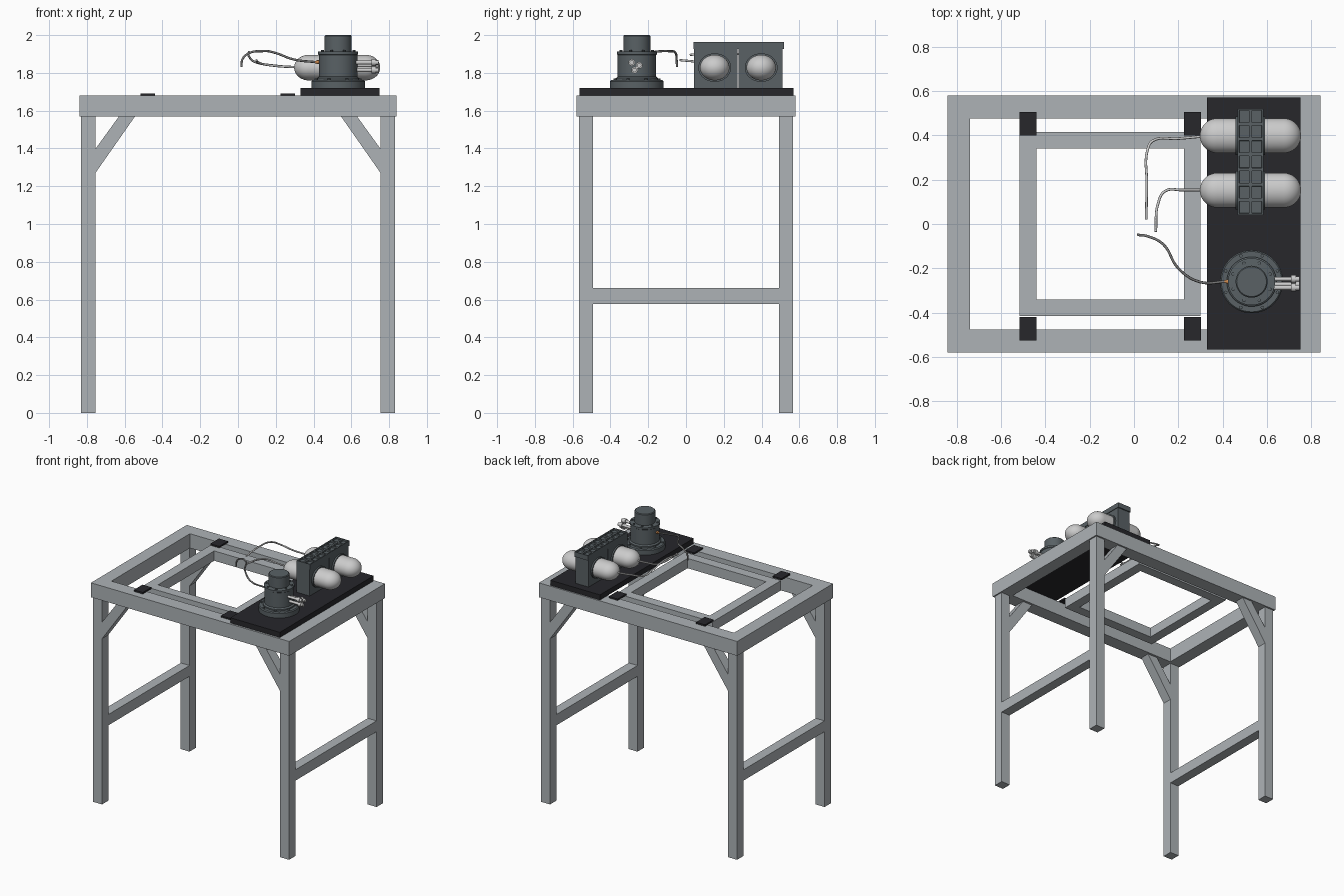
import bpy, bmesh, math
from mathutils import Vector, Matrix

if "Cube" in bpy.data.objects:
    bpy.data.objects.remove(bpy.data.objects["Cube"])


def mat(name, c):
    m = bpy.data.materials.new(name)
    m.diffuse_color = (*c, 1)
    m.use_nodes = True
    m.node_tree.nodes["Principled BSDF"].inputs["Base Color"].default_value = m.diffuse_color
    return m


STEEL = mat("painted_steel", (0.42, 0.45, 0.47))
BLACK = mat("black_rubber", (0.02, 0.02, 0.024))
DARK = mat("dark_casting", (0.10, 0.12, 0.13))
LIGHT = mat("light_metal", (0.6, 0.6, 0.59))
HOSE = mat("hose_grey", (0.2, 0.2, 0.2))
COPPER = mat("copper", (0.6, 0.25, 0.08))


def finish(name, bm, m, smooth=False):
    bmesh.ops.recalc_face_normals(bm, faces=bm.faces)
    me = bpy.data.meshes.new(name)
    bm.to_mesh(me)
    bm.free()
    me.materials.append(m)
    o = bpy.data.objects.new(name, me)
    bpy.context.collection.objects.link(o)
    if smooth:
        bpy.ops.object.select_all(action='DESELECT')
        o.select_set(True)
        bpy.context.view_layer.objects.active = o
        bpy.ops.object.shade_smooth_by_angle(angle=math.radians(35))
    return o


def box(name, x0, x1, y0, y1, z0, z1, m):
    bm = bmesh.new()
    bmesh.ops.create_cube(bm, size=1)
    for v in bm.verts:
        v.co = ((x0 + x1) / 2 + v.co.x * (x1 - x0), (y0 + y1) / 2 + v.co.y * (y1 - y0),
                (z0 + z1) / 2 + v.co.z * (z1 - z0))
    return finish(name, bm, m)


def lathe(name, profile, loc, m, along_x=False, seg=32, squash=1.0):
    """Spin (radius, height) points about z, or about x when along_x."""
    bm = bmesh.new()
    vs = [bm.verts.new((r, 0, h)) for r, h in profile]
    es = [bm.edges.new(p) for p in zip(vs, vs[1:])]
    bmesh.ops.spin(bm, geom=vs + es, cent=(0, 0, 0), axis=(0, 0, 1), angle=2 * math.pi, steps=seg)
    bmesh.ops.remove_doubles(bm, verts=bm.verts, dist=1e-5)
    if along_x:
        bmesh.ops.rotate(bm, verts=bm.verts, cent=(0, 0, 0), matrix=Matrix.Rotation(math.pi / 2, 3, 'Y'))
        bmesh.ops.scale(bm, verts=bm.verts, vec=(1, 1, squash))
    bmesh.ops.translate(bm, verts=bm.verts, vec=loc)
    return finish(name, bm, m, True)


def hose(name, pts, m):
    cu = bpy.data.curves.new(name, 'CURVE')
    cu.dimensions = '3D'
    cu.bevel_depth, cu.bevel_resolution, cu.resolution_u = 0.006, 2, 8
    cu.use_fill_caps = True
    s = cu.splines.new('BEZIER')
    s.bezier_points.add(len(pts) - 1)
    for b, p in zip(s.bezier_points, pts):
        b.co = p
        b.handle_left_type = b.handle_right_type = 'AUTO'
    cu.materials.append(m)
    bpy.context.collection.objects.link(bpy.data.objects.new(name, cu))


# table frame, legs, corner braces and side rails
for s, side in ((-1, "left"), (1, "right")):
    xa, xb = sorted((s * 0.755, s * 0.83))
    box(side + "_top_beam", *sorted((s * 0.74, s * 0.84)), -0.475, 0.475, 1.57, 1.68, STEEL)
    box(side + "_rail", xa, xb, -0.492, 0.492, 0.577, 0.66, STEEL)
    for t, end in ((-1, "front"), (1, "back")):
        ya, yb = sorted((t * 0.492, t * 0.567))
        box(f"{end}_{side}_leg", xa, xb, ya, yb, 0, 1.57, STEEL)
        bm = bmesh.new()
        face = bm.faces.new([bm.verts.new((s * x, ya, z)) for x, z in
                             ((0.755, 1.27), (0.545, 1.57), (0.63, 1.57), (0.755, 1.397))])
        ext = bmesh.ops.extrude_face_region(bm, geom=[face])["geom"]
        bmesh.ops.translate(bm, vec=(0, yb - ya, 0),
                            verts=[g for g in ext if isinstance(g, bmesh.types.BMVert)])
        finish(f"{end}_{side}_brace", bm, STEEL)
for t, end in ((-1, "front"), (1, "back")):
    box(end + "_top_beam", -0.84, 0.84, *sorted((t * 0.475, t * 0.58)), 1.57, 1.68, STEEL)
    box(end + "_inner_beam", -0.44, 0.225, *sorted((t * 0.34, t * 0.415)), 1.605, 1.68, STEEL)

# inner frame cross bars and the pads that hang it
for x in (-0.515, 0.225):
    box("inner_cross_bar", x, x + 0.075, -0.415, 0.415, 1.605, 1.68, STEEL)
    for y in (-0.525, 0.40):
        box("mount_pad", x, x + 0.076, y, y + 0.105, 1.68, 1.692, BLACK)

# equipment plate
box("equipment_plate", 0.33, 0.75, -0.565, 0.57, 1.68, 1.72, BLACK)

# round stepped pump housing
PX, PY = 0.53, -0.26
lathe("pump_housing", [(0, 1.72), (0.142, 1.72), (0.142, 1.755), (0.136, 1.762), (0.112, 1.762),
                       (0.112, 1.772), (0.102, 1.78), (0.102, 1.895), (0.106, 1.898), (0.106, 1.912),
                       (0.072, 1.914), (0.072, 1.995), (0.067, 2.0), (0, 2.0)], (PX, PY, 0), DARK, seg=48)
for i in range(8):
    a = math.radians(22.5 + 45 * i)
    c, s = math.cos(a), math.sin(a)
    for r, z in ((0.126, 1.76), (0.09, 1.911)):
        lathe("housing_bolt", [(0, 0), (0.008, 0), (0.008, 0.009), (0, 0.011)],
              (PX + r * c, PY + r * s, z), DARK, seg=8)

# three outlet pipes and the copper inlet
for y, z in ((-0.287, 1.855), (-0.248, 1.84), (-0.272, 1.815)):
    lathe("outlet_pipe", [(0, 0.09), (0.01, 0.09), (0.01, 0.178), (0.018, 0.178), (0.018, 0.20),
                          (0.012, 0.20), (0.012, 0.215), (0, 0.215)], (PX, y, z), LIGHT, True, 12)
lathe("copper_inlet", [(0, 0), (0.007, 0), (0.007, 0.008), (0.010, 0.008), (0.010, 0.025), (0, 0.025)],
      (0.408, PY, 1.857), COPPER, True, 12)

# two capsule tanks with collars
R, TZ = 0.078, 1.828
arc = [math.radians(a) for a in range(0, 91, 10)]
caps = [(R * math.sin(a), 0.297 + R * (1 - math.cos(a))) for a in arc]
caps += [(R * math.cos(a), 0.675 + R * math.sin(a)) for a in arc]
for y in (0.152, 0.398):
    lathe("tank", caps, (0, y, TZ), LIGHT, True, 40, 0.87)
    for x in (0.457, 0.578):
        lathe("tank_collar", [(0.07, 0), (0.087, 0), (0.087, 0.012), (0.07, 0.012)],
              (x, y, TZ), DARK, True, 40, 0.87)

# split tank holder
box("front_tank_holder", 0.468, 0.578, 0.042, 0.273, 1.72, 1.928, DARK)
box("back_tank_holder", 0.468, 0.578, 0.279, 0.51, 1.72, 1.928, DARK)

# slotted holder cap: grid top with inset pockets
bm = bmesh.new()
bmesh.ops.create_grid(bm, x_segments=2, y_segments=7, size=0.5)
for v in bm.verts:
    v.co = (0.525 + v.co.x * 0.116, 0.28 + v.co.y * 0.478, 1.964)
tops = bm.faces[:]
rim = [e for e in bm.edges if e.is_boundary]
down = bmesh.ops.extrude_edge_only(bm, edges=rim)["geom"]
low = [g for g in down if isinstance(g, bmesh.types.BMVert)]
bmesh.ops.translate(bm, verts=low, vec=(0, 0, -0.038))
bmesh.ops.contextual_create(bm, geom=[g for g in down if isinstance(g, bmesh.types.BMEdge)
                                      and g.is_boundary])
bmesh.ops.recalc_face_normals(bm, faces=bm.faces)
bmesh.ops.inset_individual(bm, faces=tops, thickness=0.010, depth=0)
bmesh.ops.inset_individual(bm, faces=tops, thickness=0.001, depth=-0.012)
finish("slotted_holder_cap", bm, DARK)

# loose hoses
hose("back_tank_hose", [(0.31, 0.395, 1.83), (0.20, 0.385, 1.838), (0.085, 0.375, 1.86),
                        (0.06, 0.33, 1.885), (0.058, 0.18, 1.91), (0.055, 0.02, 1.895)], LIGHT)
hose("front_tank_hose", [(0.31, 0.153, 1.83), (0.22, 0.153, 1.835), (0.14, 0.148, 1.845),
                         (0.108, 0.09, 1.855), (0.098, -0.035, 1.868)], LIGHT)
hose("pump_hose", [(0.41, PY, 1.857), (0.30, -0.262, 1.87), (0.20, -0.20, 1.905), (0.13, -0.09, 1.915),
                   (0.06, -0.055, 1.905), (0.025, -0.05, 1.875), (0.018, -0.048, 1.832)], HOSE)
